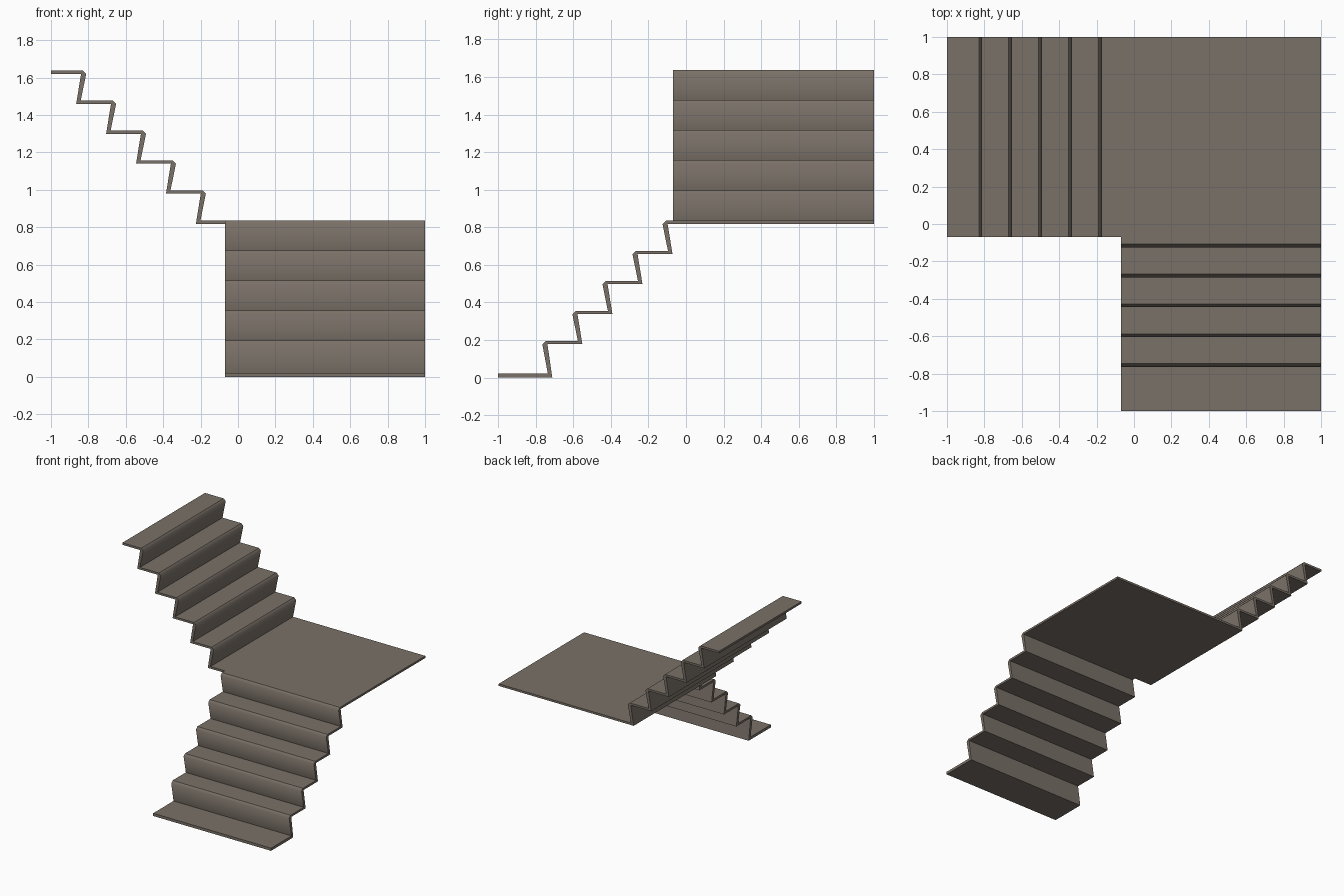
import bpy, bmesh
from mathutils import Vector

if "Cube" in bpy.data.objects:
    bpy.data.objects.remove(bpy.data.objects["Cube"])

T = 0.017            # sheet thickness
STEP = 0.16          # rise and run of each step
INNER = -0.07        # inner edge of both flights
LANDING = 0.835      # top of the landing

bm = bmesh.new()
soft = []            # nosing-to-riser edges that shade smoothly


def flight(u0, z0, t0, tip, top, count, u_end, to_xyz, w0, w1, cap_start, cap_end):
    """Zigzag sheet profile (run u, height z) extruded across the width."""
    upper, lower = [(u0, z0)], [(u0, z0 - t0)]
    noses = []
    prev, t = z0, t0
    for i in range(count):
        u, z = tip + STEP * i, top + STEP * i
        noses.append(len(upper) + 1)
        upper += [(u + 0.029, prev), (u, z - 0.018), (u + 0.018, z)]
        lower += [(u + 0.053, prev - t), (u + 0.027, z - T)]
        prev, t = z, T
    upper.append((u_end, prev))
    lower.append((u_end, prev - T))
    loop = upper + lower[::-1]
    n, m = len(loop), len(upper)
    a = [bm.verts.new(to_xyz(u, w0, z)) for u, z in loop]
    b = [bm.verts.new(to_xyz(u, w1, z)) for u, z in loop]
    bm.faces.new(a)
    bm.faces.new(b[::-1])
    for i in range(n):
        if (i == m - 1 and not cap_end) or (i == n - 1 and not cap_start):
            continue
        j = (i + 1) % n
        bm.faces.new((a[i], a[j], b[j], b[i]))
    for k in noses:
        soft.append((a[k].co + b[k].co) / 2)


# lower flight climbs towards +y and runs into the landing
flight(-1, 0.022, 0.022, -0.765, LANDING - 4 * STEP, 5, INNER,
       lambda u, w, z: Vector((w, u, z)), INNER, 1, True, False)
# upper flight leaves the landing and climbs towards -x
flight(-INNER, LANDING, T, 0.172, 0.997, 5, 1,
       lambda u, w, z: Vector((-u, w, z)), INNER, 1, False, True)

# landing slab: top, bottom and the two outer sides (other sides join the flights)
ring = [(INNER, INNER), (1, INNER), (1, 1), (INNER, 1)]
hi = [bm.verts.new((x, y, LANDING)) for x, y in ring]
lo = [bm.verts.new((x, y, LANDING - T)) for x, y in ring]
bm.faces.new(hi)
bm.faces.new(lo[::-1])
for i in (1, 2):
    bm.faces.new((hi[i], lo[i], lo[i + 1], hi[i + 1]))

# weld into one folded sheet
bmesh.ops.remove_doubles(bm, verts=bm.verts, dist=0.0005)
bmesh.ops.recalc_face_normals(bm, faces=bm.faces)
for f in bm.faces:
    f.smooth = True
for e in bm.edges:
    mid = (e.verts[0].co + e.verts[1].co) / 2
    e.smooth = any((mid - s).length < 0.001 for s in soft)
bmesh.ops.dissolve_limit(bm, angle_limit=0.01, verts=bm.verts, edges=bm.edges)

mesh = bpy.data.meshes.new("folded_staircase")
bm.to_mesh(mesh)
bm.free()
stairs = bpy.data.objects.new("folded_staircase", mesh)
bpy.context.collection.objects.link(stairs)

mat = bpy.data.materials.new("grey brown")
mat.diffuse_color = (0.195, 0.165, 0.137, 1)
mat.use_nodes = True
mat.node_tree.nodes["Principled BSDF"].inputs["Base Color"].default_value = mat.diffuse_color
mesh.materials.append(mat)
